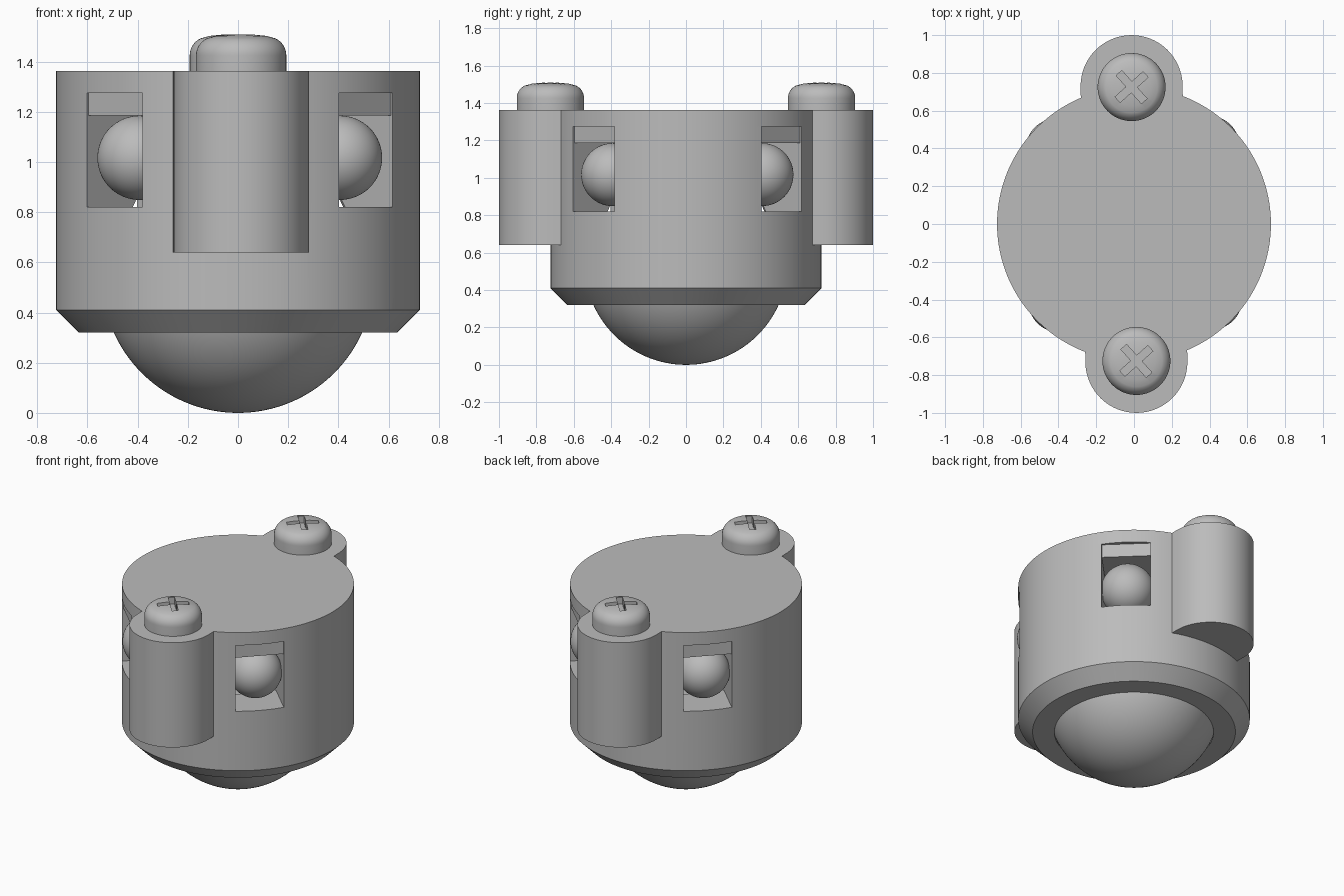
import bpy, bmesh, math
from mathutils import Matrix

cube = bpy.data.objects.get("Cube")
if cube:
    bpy.data.objects.remove(cube, do_unlink=True)

TWIST = math.radians(1)      # whole assembly is turned slightly about z
BODY_R, EAR_R, EAR_Y = 0.725, 0.27, 0.73
SEAM_Z, TOP_Z = 1.275, 1.363

grey = bpy.data.materials.new("plain grey")
grey.use_nodes = True
grey.diffuse_color = (0.5, 0.5, 0.5, 1)
grey.node_tree.nodes["Principled BSDF"].inputs["Base Color"].default_value = (0.5, 0.5, 0.5, 1)


def finish(name, bm):
    bmesh.ops.recalc_face_normals(bm, faces=bm.faces[:])
    mesh = bpy.data.meshes.new(name)
    bm.to_mesh(mesh)
    bm.free()
    mesh.materials.append(grey)
    obj = bpy.data.objects.new(name, mesh)
    bpy.context.collection.objects.link(obj)
    return obj


def lathe(name, profile, steps=128):
    bm = bmesh.new()
    verts = [bm.verts.new((r, 0, z)) for r, z in profile]
    edges = [bm.edges.new(pair) for pair in zip(verts, verts[1:])]
    bmesh.ops.spin(bm, geom=verts + edges, cent=(0, 0, 0), axis=(0, 0, 1),
                   angle=math.tau, steps=steps, use_merge=True)
    bmesh.ops.remove_doubles(bm, verts=bm.verts[:], dist=1e-5)
    return finish(name, bm)


def box(name, low, high, angle):
    bm = bmesh.new()
    bmesh.ops.create_cube(bm, size=1)
    for v in bm.verts:
        v.co = [lo + (c + 0.5) * (hi - lo) for c, lo, hi in zip(v.co, low, high)]
    bm.transform(Matrix.Rotation(angle, 4, "Z"))
    return finish(name, bm)


def ear(angle, z0, z1):
    # rounded lug pointing along the given direction
    outline = [(0.4, -EAR_R)]
    for i in range(33):
        a = math.pi * (i / 32 - 0.5)
        outline.append((EAR_Y + EAR_R * math.cos(a), EAR_R * math.sin(a)))
    outline.append((0.4, EAR_R))
    bm = bmesh.new()
    face = bm.faces.new([bm.verts.new((x, y, z0)) for x, y in outline])
    new = bmesh.ops.extrude_face_region(bm, geom=[face])["geom"]
    bmesh.ops.translate(bm, vec=(0, 0, z1 - z0),
                        verts=[g for g in new if isinstance(g, bmesh.types.BMVert)])
    bm.transform(Matrix.Rotation(angle, 4, "Z"))
    return finish("ear", bm)


def combine(obj, tool, operation):
    mod = obj.modifiers.new("join", "BOOLEAN")
    mod.object, mod.operation, mod.solver = tool, operation, "EXACT"
    mesh = bpy.data.meshes.new_from_object(
        obj.evaluated_get(bpy.context.evaluated_depsgraph_get()))
    obj.modifiers.clear()
    obj.data = mesh
    bpy.data.objects.remove(tool, do_unlink=True)


def ball(name, radius, location, segments=64):
    bm = bmesh.new()
    bmesh.ops.create_uvsphere(bm, u_segments=segments, v_segments=segments // 2, radius=radius)
    bmesh.ops.translate(bm, verts=bm.verts[:], vec=location)
    return finish(name, bm)


ear_angles = [TWIST + math.radians(a) for a in (90, 270)]
slot_angles = [TWIST + math.radians(a) for a in (45, 135, 225, 315)]

# Housing with chamfered foot, two ears, ball cavity and four windows
housing = lathe("housing", [(0, 0.32), (0.635, 0.32), (BODY_R, 0.41), (BODY_R, SEAM_Z), (0, SEAM_Z)])
for a in ear_angles:
    combine(housing, ear(a, 0.64, SEAM_Z), "UNION")
combine(housing, ball("cavity_cutter", 0.546, (0, 0, 0.543), 96), "DIFFERENCE")
for a in slot_angles:
    combine(housing, box("slot_cutter", (0.33, -0.154, 0.82), (0.9, 0.154, 1.4), a), "DIFFERENCE")

# Lid with the same outline, and keys that fill the tops of the windows
lid = lathe("lid", [(0, SEAM_Z), (BODY_R, SEAM_Z), (BODY_R, TOP_Z), (0, TOP_Z)])
for a in ear_angles:
    combine(lid, ear(a, SEAM_Z, TOP_Z), "UNION")
parts = [housing, lid]
for i, a in enumerate(slot_angles):
    parts.append(box(f"lid_key_{i + 1}", (0.34, -0.153, 1.185), (0.70, 0.153, SEAM_Z + 0.02), a))
    parts.append(ball(f"support_ball_{i + 1}", 0.168,
                      (0.565 * math.cos(a), 0.565 * math.sin(a), 1.017)))

# Main rolling ball, lower half
half = [(0.543 * math.sin(t), 0.543 - 0.543 * math.cos(t))
        for t in (math.pi / 2 * i / 32 for i in range(33))]
parts.append(lathe("main_ball", half + [(0, 0.543)]))

# Domed screws with a cross recess
for name, a in zip(("rear_screw", "front_screw"), ear_angles):
    profile = [(0, TOP_Z - 0.02), (0.18, TOP_Z - 0.02), (0.18, 1.425)]
    for i in range(1, 9):
        t = math.radians(65) * i / 8
        profile.append((0.105 + 0.075 * math.cos(t), 1.425 + 0.075 * math.sin(t)))
    profile += [(0.10, 1.503), (0.05, 1.508), (0, 1.51)]
    screw = lathe(name, profile, 64)
    for turn in (42, 132):
        combine(screw, box("recess_cutter", (-0.1, -0.02, 1.455), (0.1, 0.02, 1.6),
                           math.radians(turn)), "DIFFERENCE")
    screw.data.transform(Matrix.Translation((0.725 * math.cos(a), 0.725 * math.sin(a), 0)))
    parts.append(screw)

# Smooth shading with crisp edges
bpy.ops.object.select_all(action="DESELECT")
for obj in parts:
    obj.select_set(True)
bpy.context.view_layer.objects.active = housing
bpy.ops.object.shade_smooth_by_angle(angle=math.radians(30))
